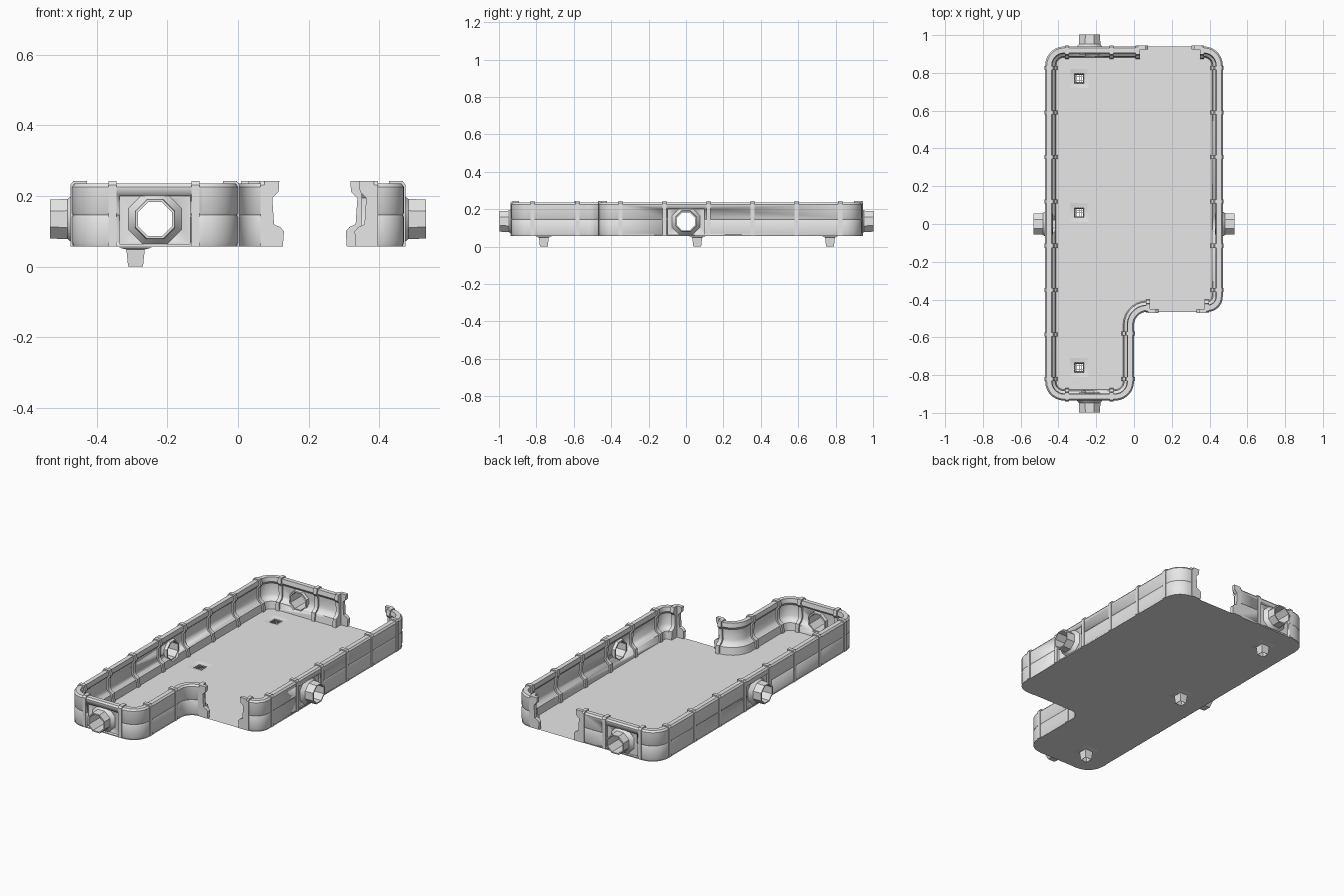
import bpy, bmesh, math
from mathutils import Vector

if "Cube" in bpy.data.objects:
    bpy.data.objects.remove(bpy.data.objects["Cube"])

GREY = bpy.data.materials.new("plain_grey")
GREY.use_nodes = True
GREY.diffuse_color = (0.8, 0.8, 0.8, 1)
GREY.node_tree.nodes["Principled BSDF"].inputs["Base Color"].default_value = (0.8, 0.8, 0.8, 1)

FLOOR_Z = 0.055
PIPE_Z = 0.135


def finish(name, bm, angle=35):
    bmesh.ops.recalc_face_normals(bm, faces=bm.faces)
    mesh = bpy.data.meshes.new(name)
    bm.to_mesh(mesh)
    bm.free()
    mesh.materials.append(GREY)
    ob = bpy.data.objects.new(name, mesh)
    bpy.context.collection.objects.link(ob)
    bpy.ops.object.select_all(action='DESELECT')
    ob.select_set(True)
    bpy.context.view_layer.objects.active = ob
    bpy.ops.object.shade_smooth_by_angle(angle=math.radians(angle))
    return ob


def loft(bm, rings, caps=True, loop=False):
    """Bridge equal rings of points; cap the ends or close into a loop."""
    vs = [[bm.verts.new(p) for p in ring] for ring in rings]
    pairs = list(zip(vs, vs[1:])) + ([(vs[-1], vs[0])] if loop else [])
    n = len(vs[0])
    for a, b in pairs:
        for i in range(n):
            j = (i + 1) % n
            bm.faces.new((a[i], a[j], b[j], b[i]))
    if caps and not loop:
        bm.faces.new(vs[0])
        bm.faces.new(vs[-1])


def place(p, t, along, depth, z):
    """Point at a distance along the wall and a depth inward (left of t)."""
    return Vector((p[0] + t[0] * along - t[1] * depth,
                   p[1] + t[1] * along + t[0] * depth, z))


def fillet(corners, radii, steps=7):
    pts = [Vector(corners[0])]
    for a, p, b, r in zip(corners, corners[1:], corners[2:], radii):
        a, p, b = Vector(a), Vector(p), Vector(b)
        d0, d1 = (p - a).normalized(), (b - p).normalized()
        c = p - d0 * r + d1 * r
        for k in range(steps + 1):
            t = k / steps * math.pi / 2
            pts.append(c + (d0 * math.sin(t) - d1 * math.cos(t)) * r)
    return pts + [Vector(corners[-1])]


# Outer outlines of the two wall runs, counter-clockwise
LEFT, RIGHT, BACK, FRONT, STEP = -0.47, 0.47, 0.94, -0.935, -0.465
long_path = fillet([(0.02, BACK), (LEFT, BACK), (LEFT, FRONT), (0, FRONT),
                    (0, STEP), (0.075, STEP)], [0.1, 0.1, 0.1, 0.07])
short_path = fillet([(0.385, STEP), (RIGHT, STEP), (RIGHT, BACK), (0.36, BACK)],
                    [0.08, 0.1])

# Wall section as (depth inward, height)
WALL = [(0.004, 0.057), (0, 0.07), (0, 0.14), (0.003, 0.146), (0, 0.152),
        (0, 0.226), (0.008, 0.236), (0.034, 0.236), (0.038, 0.21),
        (0.026, 0.195), (0.024, 0.13), (0.034, 0.113), (0.052, 0.1), (0.058, 0.057)]
RIB = [(-0.004, 0.057), (-0.004, 0.232), (0.004, 0.243), (0.042, 0.243),
       (0.048, 0.21), (0.036, 0.195), (0.034, 0.135), (0.042, 0.12),
       (0.062, 0.106), (0.066, 0.057)]


def make_wall(name, path):
    bm = bmesh.new()
    rings = []
    for i, p in enumerate(path):
        a = (p - path[i - 1]).normalized() if i else None
        b = (path[i + 1] - p).normalized() if i + 1 < len(path) else a
        a = a or b
        t = (a + b).normalized()
        mitre = 1 / t.dot(b)
        rings.append([place(p, t, 0, d * mitre, z) for d, z in WALL])
    loft(bm, rings)
    return finish(name, bm)


walls = [make_wall("long_wall", long_path), make_wall("short_wall", short_path)]

# Pipe ports: wall, position, wall direction
ports = {"back": (0, (-0.235, BACK), (-1, 0)), "front": (0, (-0.235, FRONT), (1, 0)),
         "right": (0, (LEFT, 0), (0, -1)), "left": (1, (RIGHT, 0), (0, 1))}


def octagon(p, t, r, depth):
    r /= math.cos(math.pi / 8)
    angles = [(k + 0.5) * math.pi / 4 for k in range(8)]
    return [place(p, t, r * math.cos(a), depth, PIPE_Z + r * math.sin(a)) for a in angles]


def cut(target, bm):
    cutter = finish("cutter", bm)
    cutter.hide_render = True
    mod = target.modifiers.new("opening", 'BOOLEAN')
    mod.operation, mod.solver, mod.object = 'DIFFERENCE', 'EXACT', cutter
    bpy.ops.object.select_all(action='DESELECT')
    bpy.context.view_layer.objects.active = target
    bpy.ops.object.modifier_apply(modifier=mod.name)
    bpy.data.objects.remove(cutter)


for side, (index, p, t) in ports.items():
    # Shallow recessed panel, then the through hole
    panel = bmesh.new()
    loft(panel, [[place(p, t, x, d, z) for x, z in
                  ((-0.1, 0.065), (0.1, 0.065), (0.1, 0.2), (-0.1, 0.2))]
                 for d in (-0.03, 0.01)])
    cut(walls[index], panel)
    hole = bmesh.new()
    loft(hole, [octagon(p, t, 0.053, d) for d in (-0.05, 0.1)])
    cut(walls[index], hole)
    # Flared collar and open pipe
    pipe = bmesh.new()
    section = [(0.077, 0.013), (0.057, -0.012), (0.055, -0.062), (0.048, -0.062),
               (0.048, 0.042), (0.056, 0.042), (0.06, 0.02)]
    loft(pipe, [octagon(p, t, r, d) for r, d in section], loop=True)
    finish(side + "_pipe", pipe)

# Ribs around the walls
stations = [((LEFT, 0.825 - 0.235 * k), (0, -1)) for k in range(8)]
stations += [((RIGHT, 0.825 - 0.235 * k), (0, 1)) for k in range(6)]
stations += [((0, y), (0, 1)) for y in (-0.58, -0.82)]
stations += [((x, BACK), (-1, 0)) for x in (-0.355, -0.12)]
stations += [((x, FRONT), (1, 0)) for x in (-0.355, -0.12)]
ends = [(long_path[0], (-1, 0), -1), (long_path[-1], (1, 0), 1),
        (short_path[0], (1, 0), -1), (short_path[-1], (-1, 0), 1)]
stations += [(p, t) for p, t, s in ends]

bm = bmesh.new()
for p, t in stations:
    loft(bm, [[place(p, t, a, d, z) for d, z in RIB] for a in (-0.011, 0.011)])
finish("wall_ribs", bm)

# Stepped jamb plates beside the two openings
JAMB = [(0, 0.057), (0.052, 0.057), (0.055, 0.1), (0.045, 0.112), (0.027, 0.12),
        (0.022, 0.195), (0.04, 0.212), (0.042, 0.243), (0, 0.243)]
bm = bmesh.new()
for p, t, s in ends:
    loft(bm, [[place(p, t, a * s, d, z) for a, z in JAMB] for d in (-0.005, 0.016)])
finish("opening_jambs", bm)

# Floor with square drain openings
drains = [(-0.29, 0.77), (-0.29, 0.06), (-0.29, -0.76)]


def square(c, h, z):
    return [Vector((c[0] + h * x, c[1] + h * y, z))
            for x, y in ((-1, -1), (1, -1), (1, 1), (-1, 1))]


bm = bmesh.new()
outline = [Vector((p.x, p.y, FLOOR_Z)) for p in long_path + short_path]
for ring in [outline] + [square(c, 0.05, FLOOR_Z) for c in drains]:
    vs = [bm.verts.new(p) for p in ring]
    for i, v in enumerate(vs):
        bm.edges.new((vs[i - 1], v))
bmesh.ops.triangle_fill(bm, edges=bm.edges[:], use_beauty=True, normal=(0, 0, 1))
bmesh.ops.recalc_face_normals(bm, faces=bm.faces)
if sum(f.normal.z for f in bm.faces) < 0:
    bmesh.ops.reverse_faces(bm, faces=bm.faces)
finish("floor", bm)

# Drain funnels with spouts and grates
funnels, grates = bmesh.new(), bmesh.new()
for c in drains:
    loft(funnels, [square(c, 0.05, FLOOR_Z), square(c, 0.026, 0.049),
                   square(c, 0.021, 0), square(c, 0.0195, 0),
                   square(c, 0.0245, 0.048)], caps=False)
    for k in (-1, 0, 1):
        o = 0.0125 * k
        for hx, hy, dx, dy in ((0.001, 0.026, o, 0), (0.026, 0.001, 0, o)):
            bar = [Vector((c[0] + dx + hx * x, c[1] + dy + hy * y, 0))
                   for x, y in ((-1, -1), (1, -1), (1, 1), (-1, 1))]
            loft(grates, [[v + Vector((0, 0, z)) for v in bar] for z in (0.046, 0.049)])
finish("drain_spouts", funnels)
finish("drain_grates", grates)
